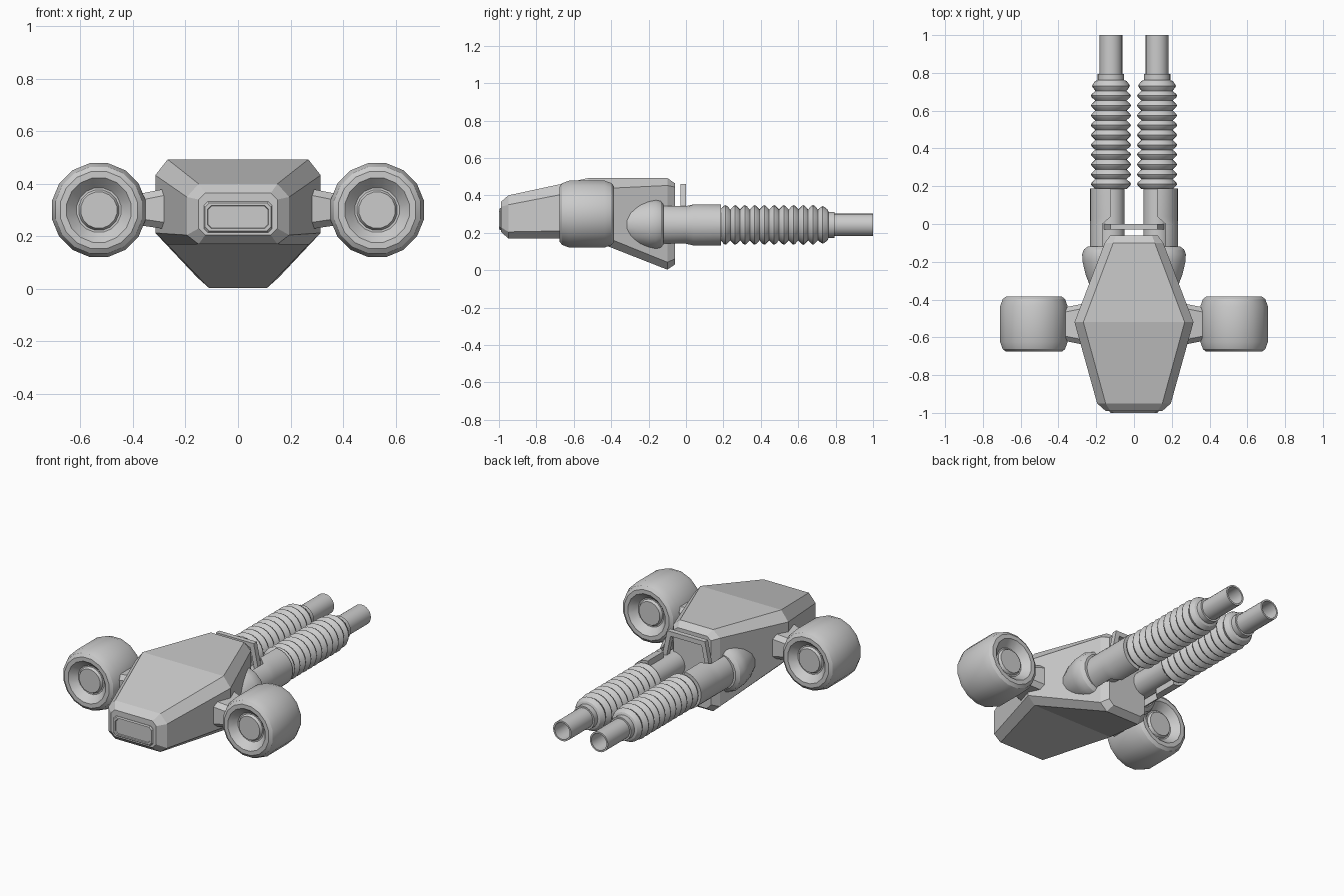
import bpy, bmesh
from math import sin, cos, pi, acos, radians

if "Cube" in bpy.data.objects:
    bpy.data.objects.remove(bpy.data.objects["Cube"])


def finish(name, bm, mirror=False, smooth=False, bevel=0):
    bmesh.ops.recalc_face_normals(bm, faces=bm.faces)
    me = bpy.data.meshes.new(name)
    bm.to_mesh(me)
    bm.free()
    ob = bpy.data.objects.new(name, me)
    bpy.context.collection.objects.link(ob)
    if bevel:
        b = ob.modifiers.new("bevel", 'BEVEL')
        b.width, b.segments = bevel, 2
    if mirror:
        m = ob.modifiers.new("mirror", 'MIRROR')
        m.use_mirror_merge = False
    if smooth:
        bpy.ops.object.select_all(action='DESELECT')
        ob.select_set(True)
        bpy.context.view_layer.objects.active = ob
        bpy.ops.object.shade_smooth_by_angle(angle=radians(30))
    return ob


def loft(name, rings, closed=False, **kw):
    """Skin matching rings; cap the ends, or join last to first when closed."""
    bm = bmesh.new()
    vs = [[bm.verts.new(p) for p in r] for r in rings]
    n = len(vs[0])
    pairs = list(zip(vs, vs[1:])) + ([(vs[-1], vs[0])] if closed else [])
    for a, b in pairs:
        for i in range(n):
            j = (i + 1) % n
            bm.faces.new((a[i], a[j], b[j], b[i]))
    if not closed:
        bm.faces.new(vs[0])
        bm.faces.new(vs[-1])
    return finish(name, bm, **kw)


def lathe(name, cx, cz, profile, n=24, phase=0.0, **kw):
    """Revolve (radius, y) points about a y-parallel axis, mirrored in x."""
    rings = [[(cx + r * cos(2 * pi * (i + phase) / n), y, cz + r * sin(2 * pi * (i + phase) / n))
              for i in range(n)] for r, y in profile]
    return loft(name, rings, mirror=True, **kw)


def octagon(y, w, zb, zt, cx, cb, ct):
    half = [(w - cx, zb), (w, zb + cb), (w, zt - ct), (w - cx, zt)]
    pts = half + [(-x, z) for x, z in reversed(half)]
    return [(x, y, z) for x, z in pts]


# Faceted hull with dropped tail
loft("hull", [
    octagon(-0.99, 0.15, 0.205, 0.365, 0.025, 0.025, 0.025),
    octagon(-0.95, 0.195, 0.17, 0.40, 0.045, 0.035, 0.05),
    octagon(-0.52, 0.315, 0.168, 0.493, 0.047, 0.045, 0.06),
    octagon(-0.10, 0.155, 0.003, 0.493, 0.045, 0.04, 0.04),
    octagon(-0.06, 0.125, 0.03, 0.465, 0.03, 0.03, 0.02)])


def rect(y, w, zb, zt, c=0.015):
    return octagon(y, w, zb, zt, c, c, c)


# Nose lamp with recessed lens
loft("nose_lamp", [rect(-0.95, 0.13, 0.215, 0.332), rect(-0.993, 0.13, 0.215, 0.332),
                   rect(-1.0, 0.125, 0.22, 0.327), rect(-1.0, 0.116, 0.229, 0.318),
                   rect(-0.994, 0.114, 0.231, 0.316)])

# Side engines with dished ends
end = [(0.070, 0.120), (0.078, 0.105), (0.086, 0.105), (0.125, 0.146),
       (0.150, 0.146), (0.168, 0.133), (0.182, 0.095)]
lathe("engine", 0.53, 0.30,
      [(r, -0.53 - d) for r, d in end] + [(r, -0.53 + d) for r, d in reversed(end)],
      n=16, phase=0.5, smooth=True)

# Engine pylons
def pylon(x, y0, y1, z0, z1):
    c = 0.025
    return [(x, y0 + c, z0), (x, y1 - c, z0), (x, y1, z0 + c), (x, y1, z1 - c),
            (x, y1 - c, z1), (x, y0 + c, z1), (x, y0, z1 - c), (x, y0, z0 + c)]


loft("engine_pylon", [pylon(0.26, -0.64, -0.42, 0.225, 0.385),
                      pylon(0.36, -0.62, -0.44, 0.24, 0.365),
                      pylon(0.40, -0.62, -0.44, 0.24, 0.365)], mirror=True)

# Pods where the pipes leave the hull
lathe("pipe_pod", 0.14, 0.245, [(0.09, -0.34), (0.118, -0.27), (0.135, -0.2),
                                (0.137, -0.16), (0.128, -0.135), (0.108, -0.12)],
      n=16, phase=0.5, smooth=True)

# Rear pipes: inner core, outer half sleeve, bellows and hollow end
PX, PZ = 0.122, 0.242
lathe("pipe_core", PX, PZ, [(0.073, -0.14), (0.073, 0.2)], smooth=True)


def shell(y, d, r=0.11, n=18):
    a = acos(d / r)
    return [(PX + r * cos(-a + 2 * a * i / n), y, PZ + r * sin(-a + 2 * a * i / n))
            for i in range(n + 1)]


loft("pipe_sleeve", [shell(-0.14, 0.045), shell(0.0, 0.045), shell(0.04, 0.0),
                     shell(0.188, 0.0)], mirror=True, smooth=True)

ridges = []
for k in range(11):
    y = 0.185 + k * 0.052
    R = 0.106 if k < 10 else 0.1
    ridges += [(0.083, y), (R - 0.004, y + 0.018), (R, y + 0.026), (R - 0.004, y + 0.034)]
lathe("pipe_bellows", PX, PZ, ridges + [(0.083, 0.757), (0.07, 0.762), (0.07, 0.795)],
      smooth=True)
lathe("pipe_end", PX, PZ, [(0.06, 0.78), (0.06, 1.0), (0.05, 1.0), (0.05, 0.8)], smooth=True)

# Upright frame bridging the pipes
def frame(y, t):
    return [(-0.165 + t, y, 0.27), (-0.125 + t * 0.8, y, 0.462 - t),
            (0.125 - t * 0.8, y, 0.462 - t), (0.165 - t, y, 0.27)]


# Bent strip: outer and inner outlines joined as one open arch
bm = bmesh.new()
outline = frame(-0.03, 0) + list(reversed(frame(-0.03, 0.028)))
f = bm.faces.new([bm.verts.new(p) for p in outline])
ext = bmesh.ops.extrude_face_region(bm, geom=[f])
bmesh.ops.translate(bm, vec=(0, 0.03, 0),
                    verts=[v for v in ext["geom"] if isinstance(v, bmesh.types.BMVert)])
finish("rear_frame", bm)
